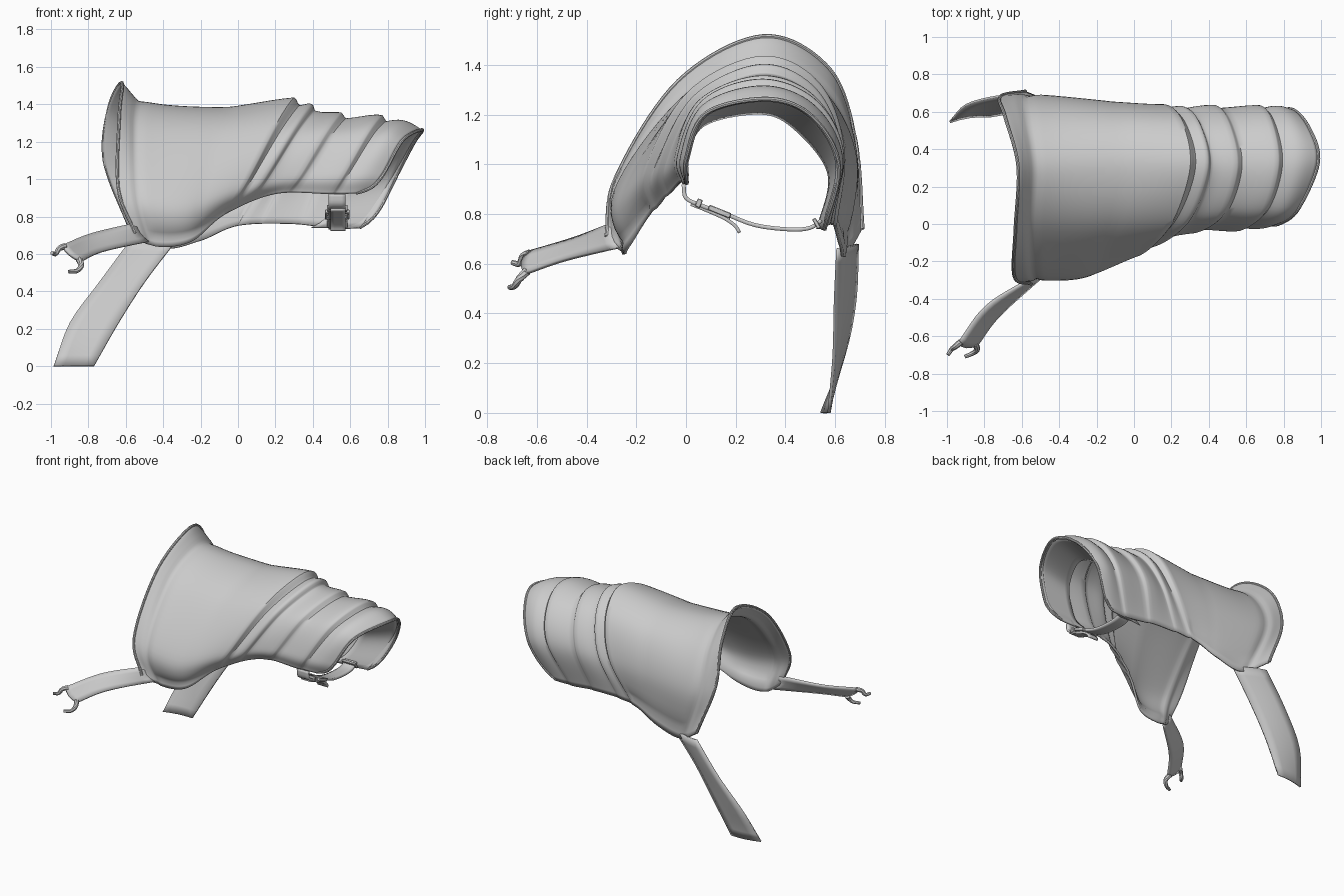
import bpy, bmesh, math
from mathutils import Vector, Matrix

if "Cube" in bpy.data.objects:
    bpy.data.objects.remove(bpy.data.objects["Cube"])

grey = bpy.data.materials.new("plain_grey")
grey.diffuse_color = (0.6, 0.6, 0.6, 1)
grey.use_nodes = True
grey.node_tree.nodes["Principled BSDF"].inputs["Base Color"].default_value = grey.diffuse_color


def catmull(pts, t):
    """Point on a smooth curve through pts, t in 0..len-1."""
    n = len(pts) - 1
    i = min(int(t), n - 1)
    f = t - i
    b, c = pts[i], pts[i + 1]
    a = pts[i - 1] if i > 0 else b * 2 - c
    d = pts[i + 2] if i + 2 <= n else c * 2 - b
    return 0.5 * (2 * b + (c - a) * f + (2 * a - 5 * b + 4 * c - d) * f * f
                  + (3 * b - a - 3 * c + d) * f ** 3)


def finish(name, bm, angle=40):
    bmesh.ops.recalc_face_normals(bm, faces=bm.faces)
    me = bpy.data.meshes.new(name)
    bm.to_mesh(me)
    bm.free()
    ob = bpy.data.objects.new(name, me)
    bpy.context.collection.objects.link(ob)
    me.materials.append(grey)
    bpy.context.view_layer.objects.active = ob
    ob.select_set(True)
    bpy.ops.object.shade_smooth_by_angle(angle=math.radians(angle))
    ob.select_set(False)
    return ob


def sheet(name, rows, thick, offset=0, angle=40):
    """Grid of points turned into a thick sheet."""
    bm = bmesh.new()
    g = [[bm.verts.new(p) for p in r] for r in rows]
    for r, s in zip(g, g[1:]):
        for k in range(len(r) - 1):
            bm.faces.new((r[k], r[k + 1], s[k + 1], s[k]))
    ob = finish(name, bm, angle)
    m = ob.modifiers.new("thickness", 'SOLIDIFY')
    m.thickness, m.offset = thick, offset
    return ob


def ribbon(name, left, right, thick, bulge=(0, 0, 0), steps=12):
    """Strap between two edge curves, bowed across its width."""
    L, R, b = [Vector(p) for p in left], [Vector(p) for p in right], Vector(bulge)
    rows = []
    for i in range(steps + 1):
        t = i / steps * (len(L) - 1)
        p, q = catmull(L, t), catmull(R, t)
        rows.append([p.lerp(q, k / 4) + b * math.sin(math.pi * k / 4) for k in range(5)])
    return sheet(name, rows, thick)


def tube(name, path, r0, r1, sides=8, steps=10):
    P = [Vector(p) for p in path]
    bm = bmesh.new()
    rings = []
    for i in range(steps + 1):
        t = i / steps * (len(P) - 1)
        c = catmull(P, t)
        d = catmull(P, min(t + .05, len(P) - 1)) - catmull(P, max(t - .05, 0))
        m = d.to_track_quat('Z', 'Y').to_matrix()
        r = r0 + (r1 - r0) * i / steps
        rings.append([bm.verts.new(c + m @ Vector((r * math.cos(a), r * math.sin(a), 0)))
                      for a in (2 * math.pi * k / sides for k in range(sides))])
    for r, s in zip(rings, rings[1:]):
        for k in range(sides):
            bm.faces.new((r[k], r[k - 1], s[k - 1], s[k]))
    bm.faces.new(rings[0])
    bm.faces.new(rings[-1])
    return finish(name, bm)


def bar(name, centre, size, tilt):
    bm = bmesh.new()
    bmesh.ops.create_cube(bm, size=1)
    bm.transform(Matrix.Translation(centre) @ Matrix.Rotation(tilt, 4, 'X')
                 @ Matrix.Diagonal((*size, 1)))
    bmesh.ops.bevel(bm, geom=bm.edges[:], offset=0.003, segments=1, affect='EDGES')
    return finish(name, bm)


# Sleeve sections, each running from front hem over the top to back hem
wide_end = [
    [(-.55, -.32, .71), (-.64, -.28, .95), (-.635, -.03, 1.335), (-.62, .31, 1.515),
     (-.69, .575, 1.385), (-.715, .68, 1.1), (-.58, .71, .74)],
    [(-.44, -.26, .64), (-.5, -.29, .90), (-.51, -.01, 1.28), (-.49, .30, 1.415),
     (-.52, .555, 1.30), (-.53, .69, 1.02), (-.40, .645, .63)],
    [(-.25, -.24, .665), (-.25, -.272, .88), (-.18, -.01, 1.26), (-.12, .30, 1.385),
     (-.15, .54, 1.29), (-.19, .66, 1.03), (-.2, .63, .67)],
    [(-.07, -.13, .81), (.03, -.15, .96), (.2, .02, 1.265), (.3, .30, 1.405),
     (.26, .52, 1.305), (.17, .62, 1.05), (0, .60, .75)]]
narrow_end = [
    [(.2, -.03, .92), (.28, -.045, 1.02), (.42, .055, 1.245), (.5, .30, 1.345),
     (.46, .51, 1.265), (.38, .625, 1.04), (.28, .58, .76)],
    [(.5, -.01, .92), (.57, -.025, 1.03), (.7, .075, 1.245), (.77, .31, 1.325),
     (.74, .52, 1.24), (.67, .625, 1.03), (.53, .56, .735)],
    [(.70, .0, .925), (.78, -.005, 1.03), (.88, .075, 1.215), (.985, .33, 1.275),
     (.94, .515, 1.20), (.84, .622, 1.0), (.72, .56, .74)]]
sections = [[Vector(p) for p in s] for s in wide_end + narrow_end]
folds = [3.0, 3.42, 4.2, 5.0, 6.0]         # where each cloth fold ends


def fold_height(u):
    """Soft overlapping folds: slow rise, then a quick fall."""
    if u <= 3.0:
        return 0.032 * max(0, u - 2.2) / .8
    for a, b in zip(folds, folds[1:]):
        if u <= b:
            t = (u - a) / (b - a)
            top = 0.032 if a == 3.0 else 0.018
            if u - a < .1:
                f = (u - a) / .1
                return top + (-.012 - top) * f * f * (3 - 2 * f)
            if b == 6.0:
                return -.012 + .026 * math.sin(math.pi * (t - .1) / .9)
            return -.012 + .03 * math.sin(math.pi * .5 * t) ** 2
    return 0


def seam(u, k):
    """Groove set in from the wide rim and the flap's lower hems."""
    d = min((u - .1) / .7, 9)
    e = min(k, N - k) / 2.2
    rim = math.exp(-((d - 1) / .22) ** 2)
    hem = math.exp(-((e - 1) / .35) ** 2) * (.8 < u < 3.0)
    return -.012 * max(rim, hem)


N = 54
us = sorted({round(k * .1, 3) for k in range(61)}
            | {round(f + s, 3) for f in folds[:-1] for s in (.03, .06, .1)})
rows = []
for u in us:
    ctrl = [catmull([s[j] for s in sections], u) for j in range(7)]
    mid_y = (ctrl[0].y + ctrl[6].y) / 2
    row = []
    for k in range(N + 1):
        p = catmull(ctrl, k / N * 6)
        out = Vector((0, p.y - mid_y, max(p.z - 1.0, 0))).normalized()
        fade = 0.2 + 0.8 * math.sin(math.pi * k / N)
        p = p + out * (fold_height(u) * fade + seam(u, k))
        # rounded lower corners of the cuff
        p.x -= .07 * math.exp(-min(k, N - k) / 1.6) * (max(0, u - 5.5) / .5) ** 2
        row.append(p)
    rows.append(row)
sheet("sleeve", rows, 0.014, -1, 50)

# Rolled edges of both open ends
tube("wide_rim", rows[0], .009, .009, 8, 60)
tube("cuff_rim", rows[-1], .009, .009, 8, 60)

# Cuff lining turned in from the rim
lining = []
for i in range(7):
    t = i / 6
    lining.append([p + Vector((-.26 * t,
                               -t * (.03 * k / N + .05 * math.exp(-((k / N - .68) / .16) ** 2)),
                               -.06 * t * math.sin(math.pi * k / N)))
                   for k, p in enumerate(rows[-1])])
sheet("cuff_lining", lining, .006)

# Front strap with a forked tip
ribbon("front_strap", [(-.55, -.29, .765), (-.79, -.44, .705), (-.94, -.64, .645)],
       [(-.48, -.27, .665), (-.72, -.49, .615), (-.84, -.65, .56)], .016, (-.012, -.015, -.005))
tube("upper_prong", [(-.925, -.63, .64), (-.955, -.655, .63), (-.975, -.67, .60),
                     (-.995, -.70, .605)], .018, .010)
tube("lower_prong", [(-.85, -.64, .57), (-.838, -.67, .54), (-.86, -.69, .51),
                     (-.905, -.71, .505)], .018, .010)

# Long hanging back strap
ribbon("back_strap", [(-.57, .69, .68), (-.74, .68, .45), (-.90, .635, .23), (-.985, .545, 0)],
       [(-.34, .61, .66), (-.5, .60, .45), (-.64, .595, .23), (-.77, .575, 0)],
       .012, (0, .012, 0))

# Under-arm strap with buckle and loose tail
under = [(-.01, .92), (.0, .865), (.06, .835), (.16, .80), (.28, .755), (.42, .738),
         (.50, .745), (.545, .775)]
ribbon("under_strap", [(.485, y, z) for y, z in under], [(.575, y, z) for y, z in under],
       .016, steps=28)
tail = [(.02, .84), (.09, .812), (.16, .78), (.20, .75), (.215, .725)]
ribbon("strap_tail", [(.495, y, z) for y, z in tail], [(.575, y, z) for y, z in tail], .014)
tilt = math.radians(-22)
mid = Vector((.53, .135, .81))
along = Vector((0, math.cos(tilt), math.sin(tilt)))
for s in (-1, 1):
    bar("buckle_side", mid + Vector((s * .058, 0, 0)), (.014, .09, .022), tilt)
    bar("buckle_end", mid + along * s * .04, (.13, .014, .022), tilt)
bar("buckle_pin", mid + Vector((0, 0, -.014)), (.012, .09, .012), tilt)
bar("strap_keeper", mid + along * -.09, (.11, .022, .034), tilt)
bar("strap_anchor", (.53, .525, .762), (.11, .016, .045), math.radians(30))
